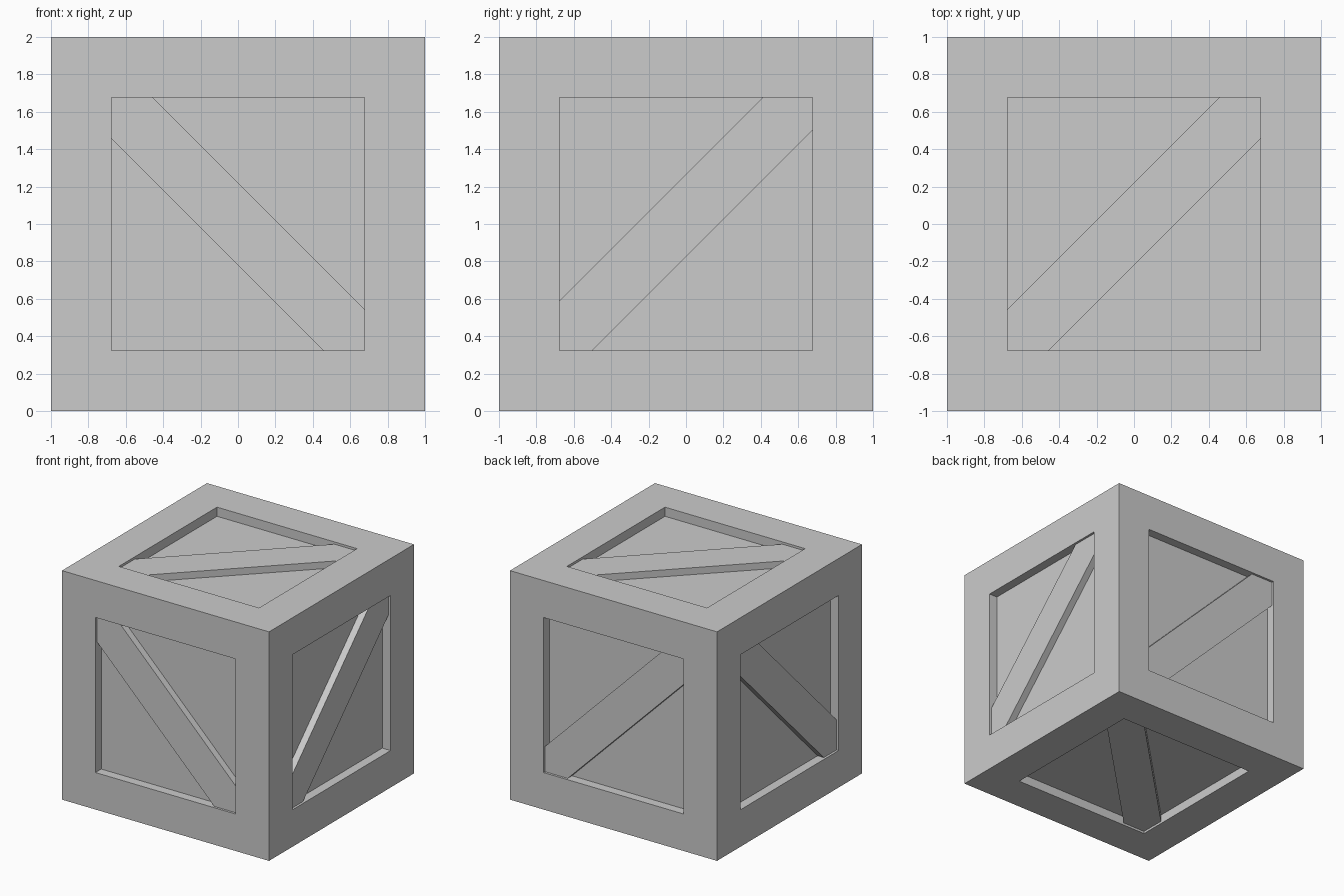
import bpy, bmesh
from mathutils import Vector

if "Cube" in bpy.data.objects:
    bpy.data.objects.remove(bpy.data.objects["Cube"])

FRAME = 0.323    # border width around each panel
DEPTH = 0.08     # panel recess
BRACE = 0.02     # brace face lies this far below the frame
CENTRE = Vector((0, 0, 1))


def add_object(name, bm):
    bmesh.ops.recalc_face_normals(bm, faces=bm.faces[:])
    mesh = bpy.data.meshes.new(name)
    bm.to_mesh(mesh)
    bm.free()
    obj = bpy.data.objects.new(name, mesh)
    bpy.context.collection.objects.link(obj)
    return obj


# Crate body: cube with a recessed square panel on every side
bm = bmesh.new()
bmesh.ops.create_cube(bm, size=2)
bmesh.ops.translate(bm, verts=bm.verts[:], vec=CENTRE)
panels = bm.faces[:]
bmesh.ops.inset_individual(bm, faces=panels, thickness=FRAME, use_even_offset=True)
for face in bmesh.ops.extrude_discrete_faces(bm, faces=panels)["faces"]:
    face.normal_update()
    bmesh.ops.translate(bm, verts=face.verts[:], vec=-face.normal * DEPTH)
add_object("crate_body", bm)


def brace(name, normal, u, v, low, high):
    """Diagonal board filling low < v-u < high, its ends tucked into the frame."""
    n, u, v = Vector(normal), Vector(u), Vector(v)
    h = 1 - FRAME + 0.01
    outline = [(-h, -h), (-h - low, -h), (h, h + low), (h, h), (h - high, h), (-h, high - h)]
    bm = bmesh.new()
    base = [bm.verts.new(CENTRE + n * (1 - DEPTH - 0.01) + u * a + v * b) for a, b in outline]
    face = bm.faces.new(base)
    top = bmesh.ops.extrude_face_region(bm, geom=[face], use_keep_orig=True)["geom"]
    bmesh.ops.translate(bm, verts=[g for g in top if isinstance(g, bmesh.types.BMVert)],
                        vec=n * (DEPTH + 0.01 - BRACE))
    add_object(name, bm)


# Diagonal braces, opposite sides share the same slope
for name, normal, u, v, low, high in (
        ("front_brace", (0, -1, 0), (-1, 0, 0), (0, 0, 1), -0.22, 0.22),
        ("back_brace", (0, 1, 0), (-1, 0, 0), (0, 0, 1), -0.22, 0.22),
        ("right_brace", (1, 0, 0), (0, 1, 0), (0, 0, 1), -0.175, 0.265),
        ("left_brace", (-1, 0, 0), (0, 1, 0), (0, 0, 1), -0.175, 0.265),
        ("top_brace", (0, 0, 1), (1, 0, 0), (0, 1, 0), -0.22, 0.22),
        ("bottom_brace", (0, 0, -1), (1, 0, 0), (0, 1, 0), -0.22, 0.22)):
    brace(name, normal, u, v, low, high)
